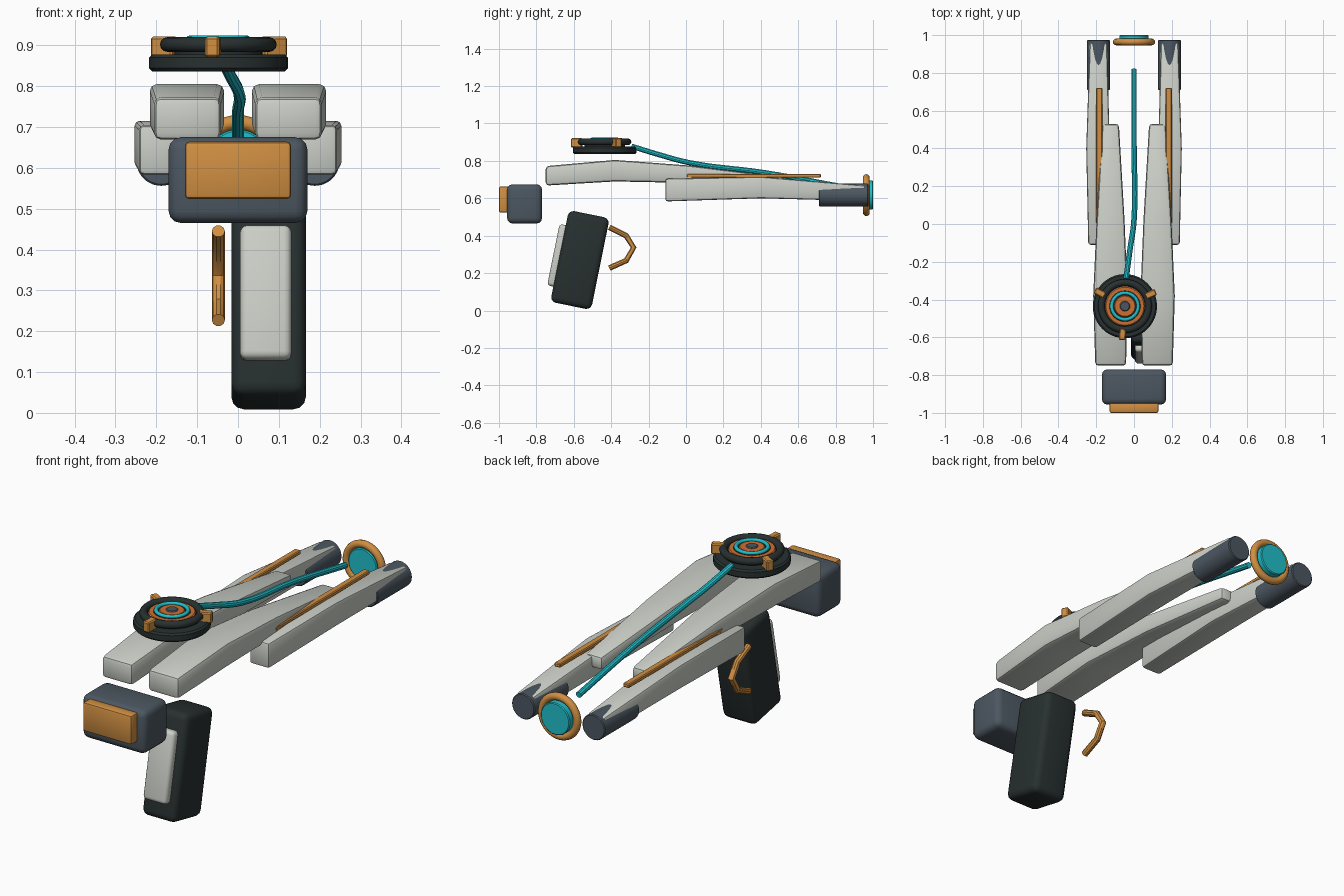
import bpy, bmesh, math
from mathutils import Matrix, Vector

if "Cube" in bpy.data.objects:
    bpy.data.objects.remove(bpy.data.objects["Cube"])


def material(name, rgb):
    """Flat material from 8-bit sRGB."""
    m = bpy.data.materials.new(name)
    m.diffuse_color = [((c / 255 + 0.055) / 1.055) ** 2.4 for c in rgb] + [1]
    m.use_nodes = True
    m.node_tree.nodes["Principled BSDF"].inputs["Base Color"].default_value = m.diffuse_color
    return m


LIGHT = material("light grey", (203, 207, 199))
ORANGE = material("orange", (208, 143, 66))
RUST = material("rust orange", (207, 112, 48))
SLATE = material("slate", (76, 87, 97))
BLACK = material("charcoal", (40, 48, 48))
CYAN = material("cyan", (32, 192, 204))


def finish(bm, name, mat, bevel=0, segments=2):
    if bevel:
        bmesh.ops.bevel(bm, geom=bm.edges[:], offset=bevel, segments=segments,
                        profile=0.5, affect='EDGES', clamp_overlap=True)
    bmesh.ops.recalc_face_normals(bm, faces=bm.faces)
    me = bpy.data.meshes.new(name)
    bm.to_mesh(me)
    bm.free()
    me.materials.append(mat)
    ob = bpy.data.objects.new(name, me)
    bpy.context.collection.objects.link(ob)
    return ob


def box(name, mat, center, size, bevel, rot=Matrix.Identity(4), segments=3):
    bm = bmesh.new()
    bmesh.ops.create_cube(bm, size=1, matrix=Matrix.Translation(center) @ rot
                          @ Matrix.Diagonal((*size, 1)))
    return finish(bm, name, mat, bevel, segments)


def rail(name, mat, sections, side, bevel):
    """Loft rectangles (y, x0, x1, z0, z1) along y, mirrored by side."""
    bm = bmesh.new()
    rings = [[bm.verts.new((side * x, y, z)) for x, z in
              ((x0, z0), (x1, z0), (x1, z1), (x0, z1))]
             for y, x0, x1, z0, z1 in sections]
    for a, b in zip(rings, rings[1:]):
        for i in range(4):
            j = (i + 1) % 4
            bm.faces.new((a[i], a[j], b[j], b[i]))
    bm.faces.new(rings[0])
    bm.faces.new(rings[-1])
    bmesh.ops.recalc_face_normals(bm, faces=bm.faces)
    # round only the real corners, not the section rings
    sharp = [e for e in bm.edges if e.calc_face_angle(0) > 0.6]
    bmesh.ops.bevel(bm, geom=sharp, offset=bevel, segments=2, profile=0.5,
                    affect='EDGES', clamp_overlap=True)
    return finish(bm, name, mat)


def lathe(name, mat, center, profile, along_y=False, closed=False, steps=40):
    """Revolve (radius, height) points around z, or around y."""
    bm = bmesh.new()
    vs = [bm.verts.new((r, 0, h)) for r, h in profile]
    edges = [bm.edges.new(p) for p in zip(vs, vs[1:])]
    if closed:
        edges.append(bm.edges.new((vs[-1], vs[0])))
    bmesh.ops.spin(bm, geom=vs + edges, cent=(0, 0, 0), axis=(0, 0, 1),
                   angle=math.tau, steps=steps, use_duplicate=False)
    bmesh.ops.remove_doubles(bm, verts=bm.verts, dist=1e-5)
    rot = Matrix.Rotation(-math.pi / 2, 4, 'X') if along_y else Matrix.Identity(4)
    bm.transform(Matrix.Translation(center) @ rot)
    return finish(bm, name, mat)


def disc(r, z0, z1, b=0.004):
    return [(0, z0), (r - b, z0), (r, z0 + b), (r, z1 - b), (r - b, z1), (0, z1)]


def ring(major, minor, n=12):
    return [(major + minor * math.cos(i * math.tau / n),
             minor * math.sin(i * math.tau / n)) for i in range(n)]


def tube(name, mat, points, radius, smooth):
    cu = bpy.data.curves.new(name, 'CURVE')
    cu.dimensions = '3D'
    cu.bevel_depth = radius
    cu.bevel_resolution = 3
    cu.use_fill_caps = True
    cu.resolution_u = 6
    sp = cu.splines.new('BEZIER')
    sp.bezier_points.add(len(points) - 1)
    for bp, p in zip(sp.bezier_points, points):
        bp.co = p
        bp.handle_left_type = bp.handle_right_type = 'AUTO' if smooth else 'VECTOR'
    if not smooth:
        cu.resolution_u = 1
    cu.materials.append(mat)
    ob = bpy.data.objects.new(name, cu)
    bpy.context.collection.objects.link(ob)
    bpy.ops.object.select_all(action='DESELECT')
    ob.select_set(True)
    bpy.context.view_layer.objects.active = ob
    bpy.ops.object.convert(target='MESH')


# Stock block and its pad
box("stock_block", SLATE, (0, -0.863, 0.57), (0.34, 0.187, 0.21), 0.03)
box("stock_pad", ORANGE, (0, -0.972, 0.594), (0.26, 0.056, 0.14), 0.01, segments=2)

# Tilted grip with a front plate
tilt = Matrix.Rotation(-0.2, 4, 'X')
grip = Vector((0.075, -0.567, 0.27))
box("grip", BLACK, grip, (0.182, 0.222, 0.50), 0.03, tilt)
box("grip_plate", LIGHT, grip + tilt @ Vector((-0.007, -0.115, 0.0)),
    (0.126, 0.06, 0.335), 0.018, tilt)

# Trigger guard
tube("trigger_guard", ORANGE,
     [(-0.048, y, z) for y, z in ((-0.41, 0.445), (-0.32, 0.40), (-0.28, 0.337),
                                  (-0.32, 0.267), (-0.41, 0.227))], 0.016, False)

# Paired rails, barrels and trim strips
for side, tag in ((-1, "left"), (1, "right")):
    rail("upper_rail_" + tag, LIGHT,
         [(-0.75, 0.042, 0.205, 0.668, 0.772), (-0.38, 0.034, 0.216, 0.69, 0.805),
          (0.02, 0.05, 0.198, 0.682, 0.775), (0.53, 0.08, 0.168, 0.648, 0.712)],
         side, 0.017)
    rail("lower_rail_" + tag, LIGHT,
         [(-0.11, 0.137, 0.242, 0.583, 0.705), (0.40, 0.128, 0.253, 0.60, 0.715),
          (0.96, 0.143, 0.234, 0.585, 0.668)], side, 0.012)
    lathe("barrel_" + tag, SLATE, (side * 0.188, 0, 0.617),
          disc(0.061, 0.71, 0.975), True)
    box("trim_strip_" + tag, ORANGE, (side * 0.184, 0.362, 0.721),
        (0.032, 0.718, 0.02), 0.004, segments=1)

# Round dial on top
hub = Vector((-0.048, -0.435, 0))
lathe("dial_base", BLACK, hub, disc(0.17, 0.836, 0.878, 0.008))
lathe("dial_core", BLACK, hub, disc(0.108, 0.87, 0.903))
lathe("dial_rim", BLACK, hub + Vector((0, 0, 0.902)), ring(0.125, 0.018), closed=True)
lathe("dial_outer_band", RUST, hub, disc(0.104, 0.895, 0.910))
lathe("dial_inner_plate", BLACK, hub, disc(0.084, 0.90, 0.912))
lathe("dial_glow_ring", CYAN, hub + Vector((0, 0, 0.915)), ring(0.07, 0.009), closed=True)
lathe("dial_inner_band", RUST, hub, disc(0.057, 0.90, 0.917))
lathe("dial_button", SLATE, hub, disc(0.027, 0.90, 0.922))
for i, deg in enumerate((25, 152, 265)):
    a = math.radians(deg)
    spot = hub + Vector((0.15 * math.cos(a), 0.15 * math.sin(a), 0.896))
    box(f"dial_clamp_{i + 1}", ORANGE, spot, (0.06, 0.035, 0.05), 0.005,
        Matrix.Rotation(a, 4, 'Z'), segments=1)

# Cable from the dial to the rear
tube("cable", CYAN, [(-0.042, -0.29, 0.878), (-0.022, -0.14, 0.832), (0, 0.02, 0.79),
                     (0, 0.42, 0.737), (0, 0.82, 0.665)], 0.0145, True)

# Rear emitter
lathe("emitter_ring", ORANGE, (0, 0.964, 0.617), ring(0.094, 0.018), True, True)
lathe("emitter_disc", CYAN, (0, 0, 0.617), disc(0.077, 0.95, 1.0), True)

# Smooth rounded surfaces, keep real edges crisp
bpy.ops.object.select_all(action='SELECT')
bpy.context.view_layer.objects.active = bpy.data.objects["stock_block"]
bpy.ops.object.shade_smooth_by_angle(angle=math.radians(32))
